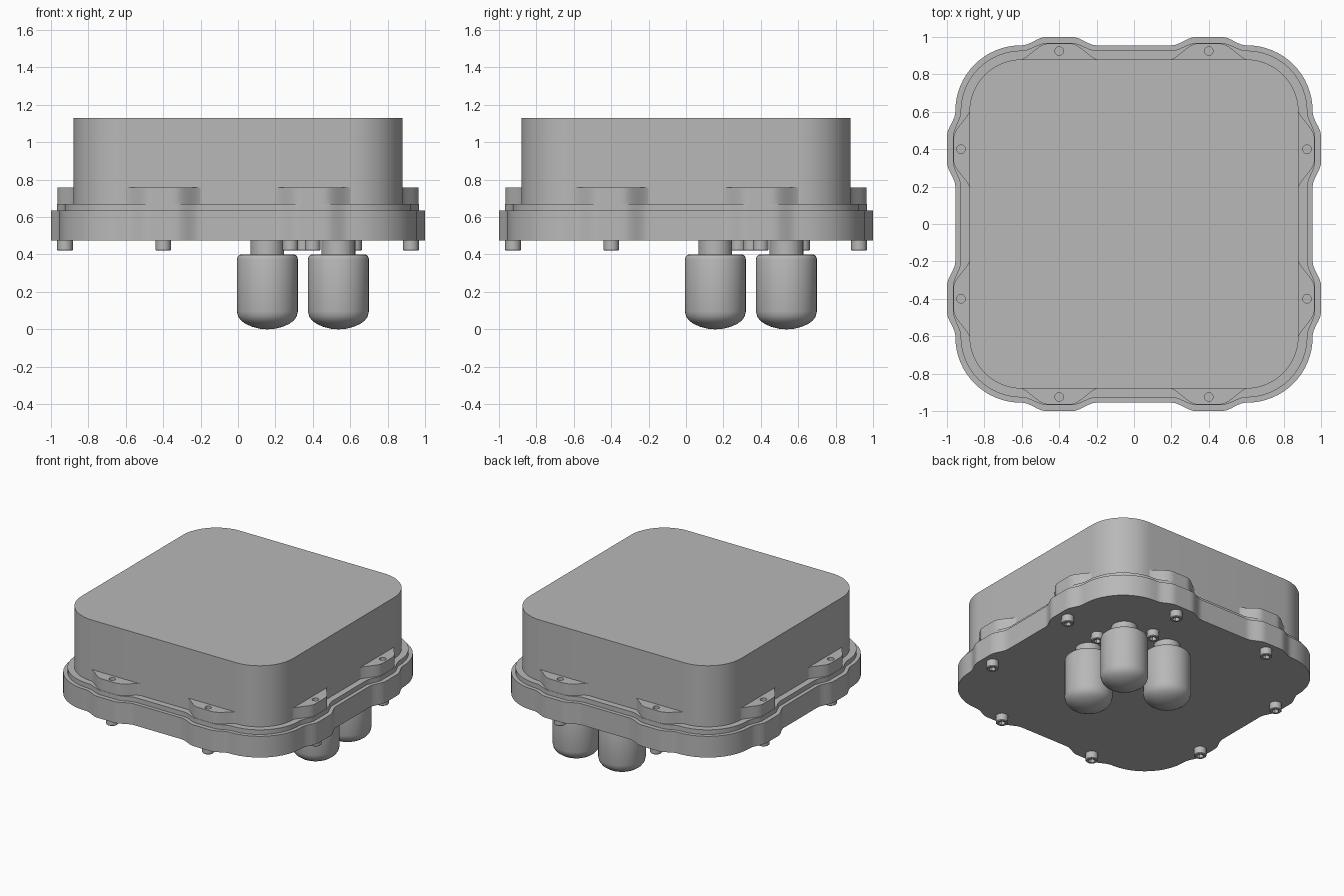
import bpy, bmesh, math
from mathutils import Matrix

cube = bpy.data.objects.get("Cube")
if cube:
    bpy.data.objects.remove(cube, do_unlink=True)

grey = bpy.data.materials.new("mid_grey")
grey.use_nodes = True
grey.diffuse_color = (0.48, 0.48, 0.48, 1)
grey.node_tree.nodes["Principled BSDF"].inputs["Base Color"].default_value = grey.diffuse_color

LUG = 0.4       # distance of each lug from the middle of its side
BOLT = 0.925    # distance of the bolts from the centre


def finish(name, bm, angle=30):
    bmesh.ops.recalc_face_normals(bm, faces=bm.faces)
    mesh = bpy.data.meshes.new(name)
    bm.to_mesh(mesh)
    bm.free()
    mesh.materials.append(grey)
    obj = bpy.data.objects.new(name, mesh)
    bpy.context.collection.objects.link(obj)
    bpy.ops.object.select_all(action='DESELECT')
    obj.select_set(True)
    bpy.context.view_layer.objects.active = obj
    bpy.ops.object.shade_smooth_by_angle(angle=math.radians(angle))
    return obj


def outline(half, radius, bump=0, flat=0.07, reach=0.2):
    """Rounded square with two smooth lugs on each side."""
    straight = half - radius
    side = []
    steps = 72 if bump else 1
    for i in range(steps + 1):
        t = straight * (2 * i / steps - 1)
        s = min(max((reach - abs(abs(t) - LUG)) / (reach - flat), 0), 1)
        side.append((half + bump * s * s * (3 - 2 * s), t))
    for i in range(1, 16):
        a = math.radians(90) * i / 16
        side.append((straight + radius * math.cos(a), straight + radius * math.sin(a)))
    points = []
    for turn in range(4):
        c, s = ((1, 0), (0, 1), (-1, 0), (0, -1))[turn]
        points += [(c * x - s * y, s * x + c * y) for x, y in side]
    return points


def prism(name, points, low, high):
    bm = bmesh.new()
    base = bm.faces.new([bm.verts.new((x, y, low)) for x, y in points])
    top = bmesh.ops.extrude_face_region(bm, geom=[base])["geom"]
    bmesh.ops.translate(bm, vec=(0, 0, high - low),
                        verts=[v for v in top if isinstance(v, bmesh.types.BMVert)])
    if len(bm.faces) == len(points) + 1:
        bm.faces.new([v for v in bm.verts if v.co.z == low])
    return finish(name, bm)


def lathe(name, x, y, profile, sides=32, hex_radius=0):
    """Turn (radius, height) pairs; rings of hex_radius become hexagons."""
    bm = bmesh.new()
    rings = []
    for r, z in profile:
        ring = []
        for i in range(sides):
            a = math.tau * i / sides
            k = r
            if r == hex_radius:
                k = r * math.cos(math.pi / 6) / math.cos(a % (math.pi / 3) - math.pi / 6)
            ring.append(bm.verts.new((x + k * math.cos(a), y + k * math.sin(a), z)))
        rings.append(ring)
    for a, b in zip(rings, rings[1:]):
        for i in range(sides):
            j = (i + 1) % sides
            bm.faces.new((a[i], a[j], b[j], b[i]))
    bm.faces.new(rings[0])
    bm.faces.new(rings[-1])
    return finish(name, bm, 35)


# Housing: base flange, raised lip, lug bosses and tall cover
prism("base_flange", outline(0.955, 0.35, 0.045), 0.475, 0.635)
prism("cover_lip", outline(0.927, 0.325, 0.04), 0.63, 0.67)
bosses = prism("lug_bosses", outline(0.872, 0.28, 0.093, 0.06, 0.23), 0.66, 0.757)
prism("cover", outline(0.88, 0.28), 0.66, 1.13)

# Eight bolt positions around the flange
bolts = []
for p in (LUG, -LUG):
    for q in (BOLT, -BOLT):
        bolts += [(p, q), (q, p)]

# Drill the bolt holes into the bosses
bm = bmesh.new()
for x, y in bolts:
    bmesh.ops.create_cone(bm, cap_ends=True, segments=20, radius1=0.023, radius2=0.023,
                          depth=0.1, matrix=Matrix.Translation((x, y, 0.78)))
cutter = finish("hole_cutter", bm)
cutter.hide_render = True
drill = bosses.modifiers.new("bolt_holes", 'BOOLEAN')
drill.operation = 'DIFFERENCE'
drill.solver = 'EXACT'
drill.object = cutter
bpy.context.view_layer.objects.active = bosses
bpy.ops.object.modifier_apply(modifier=drill.name)
bpy.data.objects.remove(cutter, do_unlink=True)

# Socket-head bolts: flange ring plus three beside the cable glands
head = [(0.024, 0.45), (0.024, 0.42), (0.037, 0.42), (0.042, 0.425), (0.042, 0.48)]
for x, y in bolts + [(0.28, 0.28), (0.62, 0.35), (0.35, 0.62)]:
    lathe("socket_bolt", x, y, head, 24, 0.024)

# Cable glands with a domed underside and a narrow neck
gland = [(0.004, 0), (0.04, 0.003), (0.08, 0.013), (0.115, 0.028), (0.14, 0.046),
         (0.156, 0.067), (0.163, 0.095), (0.163, 0.375), (0.159, 0.389), (0.15, 0.398),
         (0.138, 0.4), (0.09, 0.4), (0.09, 0.48)]
for x, y in ((0.157, 0.537), (0.537, 0.157), (0.537, 0.537)):
    lathe("cable_gland", x, y, gland, 40)
